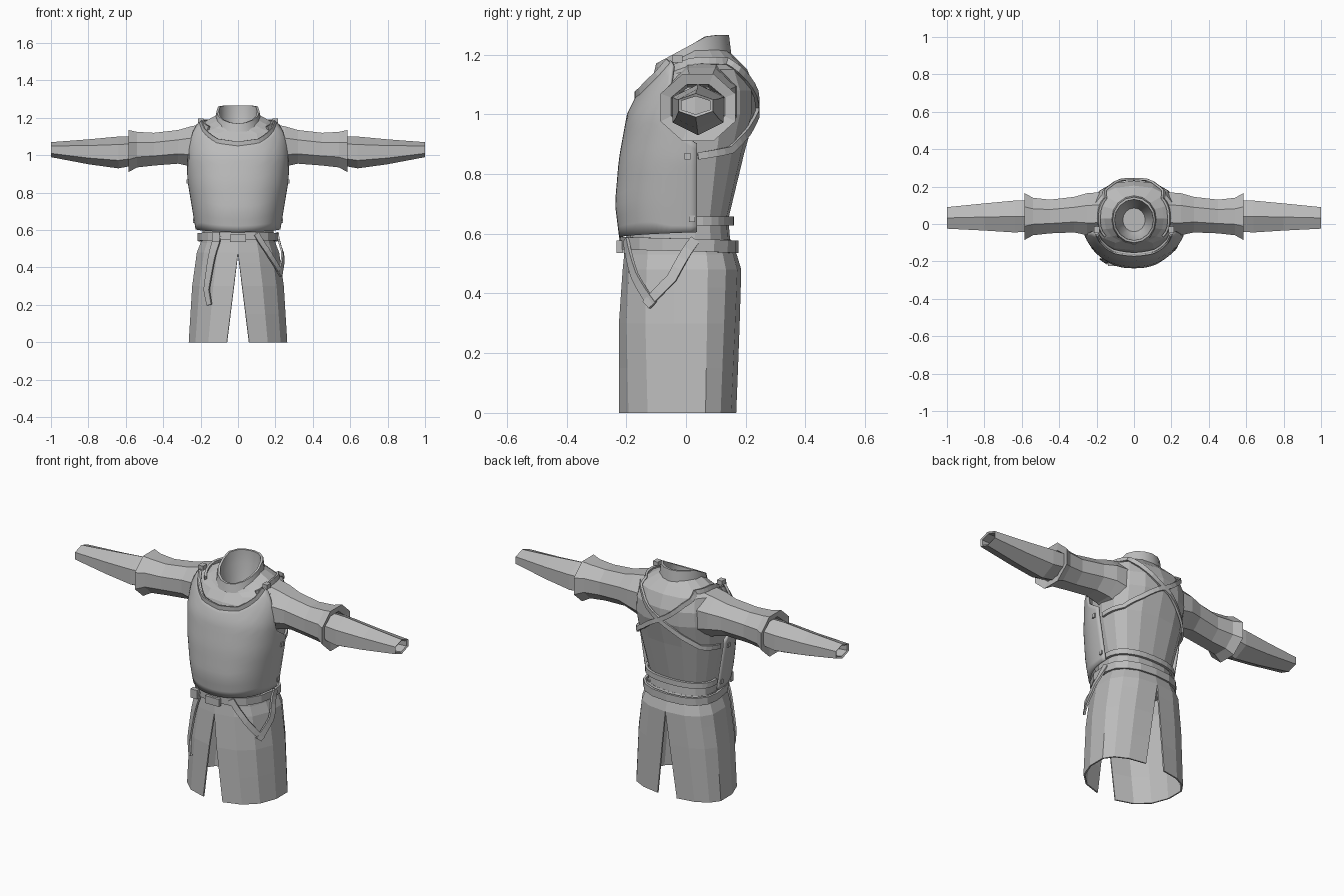
import bpy, bmesh
from math import sin, cos, pi, radians, asin, copysign
from mathutils import Vector

if "Cube" in bpy.data.objects:
    bpy.data.objects.remove(bpy.data.objects["Cube"], do_unlink=True)

GREY = (0.5, 0.5, 0.5, 1)
mat = bpy.data.materials.new("plain grey")
mat.use_nodes = True
mat.diffuse_color = GREY
mat.node_tree.nodes["Principled BSDF"].inputs["Base Color"].default_value = GREY

# Body profiles: height, half width, front y, back y
TUNIC = [(.55, .19, -.2, .15), (.65, .19, -.2, .142), (.87, .235, -.2, .195), (1, .245, -.17, .232),
         (1.08, .24, -.14, .232), (1.15, .225, -.11, .205), (1.19, .16, -.1, .165), (1.215, .115, -.09, .14)]
PLATE = [(.58, .215, -.215, .15), (.7, .235, -.23, .15), (.85, .26, -.217, .15),
         (1, .272, -.19, .15), (1.1, .265, -.14, .15), (1.19, .235, -.08, .15)]
SKIRT = [(0, .268, -.228, .17), (.3, .25, -.225, .18), (.48, .225, -.212, .185),
         (.53, .205, -.207, .17), (.58, .195, -.203, .15)]
ROUND = .85


def interp(table, t):
    for lo, hi in zip(table, table[1:]):
        if t <= hi[0]:
            f = max(0, (t - lo[0]) / (hi[0] - lo[0]))
            return [p + (q - p) * f for p, q in zip(lo, hi)][1:]
    return list(table[-1][1:])


def spow(v):
    return copysign(abs(v) ** ROUND, v)


def around(profile, a, z, off=0.0):
    """Point on a body section; angle 0 faces the front, 90 degrees the left."""
    w, yf, yb = interp(profile, z)
    yc = .03
    depth = yc - yf if cos(a) > 0 else yb - yc
    if profile is TUNIC and cos(a) > 0:
        z -= .07 * cos(a) * min(1, max(0, (z - 1.1) / .1))
    return Vector(((w + off) * spow(sin(a)), yc - (depth + off) * spow(cos(a)), z))


def finish(name, bm, thick=0.0, smooth=False, fix=True):
    if fix:
        bmesh.ops.recalc_face_normals(bm, faces=bm.faces)
    me = bpy.data.meshes.new(name)
    bm.to_mesh(me)
    bm.free()
    ob = bpy.data.objects.new(name, me)
    bpy.context.scene.collection.objects.link(ob)
    me.materials.append(mat)
    if thick:
        mod = ob.modifiers.new("thickness", "SOLIDIFY")
        mod.thickness = thick
        mod.offset = -1
    if smooth:
        bpy.ops.object.select_all(action="DESELECT")
        ob.select_set(True)
        bpy.context.view_layer.objects.active = ob
        bpy.ops.object.shade_smooth_by_angle(angle=radians(40))
    return ob


def grid(name, rows, closed=False, caps=(), **kw):
    """Skin a list of point rows; optionally close each row and cap ends."""
    bm = bmesh.new()
    vs = [[bm.verts.new(p) for p in row] for row in rows]
    n = len(rows[0])
    for r0, r1 in zip(vs, vs[1:]):
        for i in range(n if closed else n - 1):
            j = (i + 1) % n
            bm.faces.new((r0[i], r0[j], r1[j], r1[i]))
    for c in caps:
        bm.faces.new(vs[c])
    return finish(name, bm, **kw)


def ribbon(name, pts, width, thick=.012, loop=False, tip=1.0):
    """Flat strap that follows points, lying against the body."""
    rows, n = [], len(pts)
    for i, p in enumerate(pts):
        a = pts[(i - 1) % n] if loop else pts[max(i - 1, 0)]
        b = pts[(i + 1) % n] if loop else pts[min(i + 1, n - 1)]
        t = (b - a).normalized()
        out = Vector((p.x, p.y - .03, .6 * max(0, p.z - 1.1))).normalized()
        out = (out - t * out.dot(t)).normalized()
        side = t.cross(out) * width / 2 * (1 + (tip - 1) * i / n)
        rows.append([p + side, p + side + out * thick, p - side + out * thick, p - side])
    if loop:
        rows.append(rows[0])
    return grid(name, rows, closed=True, caps=() if loop else (0, -1))


def wrap(profile, keys, off, steps=4):
    """Path through (degrees, height) keys on a body surface."""
    path = []
    for (a0, z0), (a1, z1) in zip(keys, keys[1:]):
        path += [around(profile, radians(a0 + (a1 - a0) * k / steps), z0 + (z1 - z0) * k / steps, off)
                 for k in range(steps)]
    return path + [around(profile, radians(keys[-1][0]), keys[-1][1], off)]


def box(name, loc, size):
    bm = bmesh.new()
    bmesh.ops.create_cube(bm, size=1)
    for v in bm.verts:
        v.co = Vector(loc) + Vector([c * s for c, s in zip(v.co, size)])
    return finish(name, bm)


# Tunic body and collar
turn = [2 * pi * i / 16 for i in range(16)]
grid("tunic_body", [[around(TUNIC, a, p[0]) for a in turn] for p in TUNIC], closed=True, caps=(0,))


def collar_top(a):
    return 1.265 - .095 * max(0, (cos(a) + .45) / 1.45)


def neck(a, r, z):
    return Vector((r * sin(a), .022 - r * 1.06 * cos(a), z))


grid("collar", [[neck(a, .125, collar_top(a) - .065 + .02 * cos(a)) for a in turn],
                [neck(a, .115, collar_top(a)) for a in turn],
                [neck(a, .103, collar_top(a)) for a in turn],
                [neck(a, .1, collar_top(a) - .07) for a in turn],
                [neck(a, .06, 1.04) for a in turn]], closed=True, caps=(-1,), smooth=True)

# Breastplate with scooped neckline and arm openings
TOP = [(0, 1.07), (20, 1.085), (40, 1.14), (50, 1.185), (62, 1.16), (75, .96), (92, .9)]
angles = [-92 + 4 * i for i in range(47)]
rows = []
for k in range(15):
    row = []
    for d in angles:
        lo, hi = .587 + .018 * abs(d) / 92, interp(TOP, abs(d))[0]
        row.append(around(PLATE, radians(d), lo + (hi - lo) * k / 14, .008))
    rows.append(row)
grid("breastplate", rows, thick=.012, smooth=True)
ribbon("breastplate_neck_rim", [around(PLATE, radians(d), interp(TOP, abs(d))[0] - .008, .006)
                                for d in range(-50, 51, 5)], .024, .008)

# Skirt halves, open at front and back
for s, side in ((1, "left"), (-1, "right")):
    rows = []
    for z in (0, .15, .3, .42, .48, .53, .58):
        gap = .06 * max(0, 1 - z / .48)
        a0 = asin((gap / interp(SKIRT, z)[0]) ** (1 / ROUND))
        rows.append([around(SKIRT, s * (a0 + (pi - 2 * a0) * i / 7), z) for i in range(8)])
    grid("skirt_" + side, rows, thick=.008 * s, fix=False)


# Sleeves: x, z low, z high, y front, y back
UPPER = [(.17, .91, 1.17, -.06, .17), (.25, .94, 1.155, -.06, .165), (.32, .955, 1.135, -.045, .145),
         (.45, .945, 1.12, -.05, .13), (.54, .935, 1.125, -.06, .14), (.585, .91, 1.135, -.085, .165),
         (.575, .95, 1.1, -.05, .13), (.53, .96, 1.09, -.04, .12)]
LOWER = [(.53, .95, 1.1, -.04, .125), (.64, .93, 1.1, -.045, .125), (.8, .952, 1.085, -.035, .11),
         (1, .99, 1.07, -.025, .09), (.995, 1, 1.06, -.015, .08), (.8, .97, 1.07, -.02, .095)]
for s, side in ((1, "left"), (-1, "right")):
    for name, table, n in (("upper_sleeve_", UPPER, 8), ("forearm_sleeve_", LOWER, 6)):
        rows = []
        for x, z0, z1, y0, y1 in table:
            ring = []
            for i in range(n):
                a = 2 * pi * (i + .5) / n
                k = 1 / cos(pi / n)
                flat = k if n == 8 else 1
                ring.append((s * x, (y0 + y1) / 2 + (y1 - y0) / 2 * k * cos(a),
                             (z0 + z1) / 2 + (z1 - z0) / 2 * flat * sin(a)))
            rows.append(ring)
        grid(name + side, rows, closed=True)

# Crossed back straps running to the sides of the breastplate
for s, side in ((1, "left"), (-1, "right")):
    keys = [(52, 1.175), (95, 1.178), (130, 1.175), (152, 1.12), (180, 1.02), (205, .94), (230, .88), (268, .86)]
    ribbon("back_strap_" + side, wrap(TUNIC, [(s * a, z) for a, z in keys], .002), .024)
    for z, y in ((.86, .005), (.65, .02)):
        box("side_buckle_" + side, (s * (interp(PLATE, z)[0] + .006), y, z), (.016, .02, .022))
    box("shoulder_buckle_" + side, (s * .2, -.03, 1.185), (.03, .035, .025))

# Waist strap behind, main belt and its buckle
ribbon("rear_waist_strap", wrap(TUNIC, [(88, .642), (180, .642), (272, .642)], .004, 8), .03, .014)
ribbon("belt", [around(SKIRT, a, .562 + .006 * cos(a), .004) for a in turn], .042, .013, loop=True)
box("belt_buckle", (0, -.222, .556), (.085, .02, .042))
box("belt_keeper", (-.12, -.212, .562), (.04, .025, .05))

# Hanging belt end and sheath hangers
ribbon("belt_end", wrap(SKIRT, [(-28, .575), (-33, .42), (-36, .28), (-31, .2)], .008), .046, .01, tip=.6)
ribbon("front_hanger", wrap(SKIRT, [(24, .58), (42, .46), (62, .36)], .012), .03, .01)
ribbon("rear_hanger", wrap(SKIRT, [(90, .58), (76, .45), (56, .36)], .012), .034, .01)
